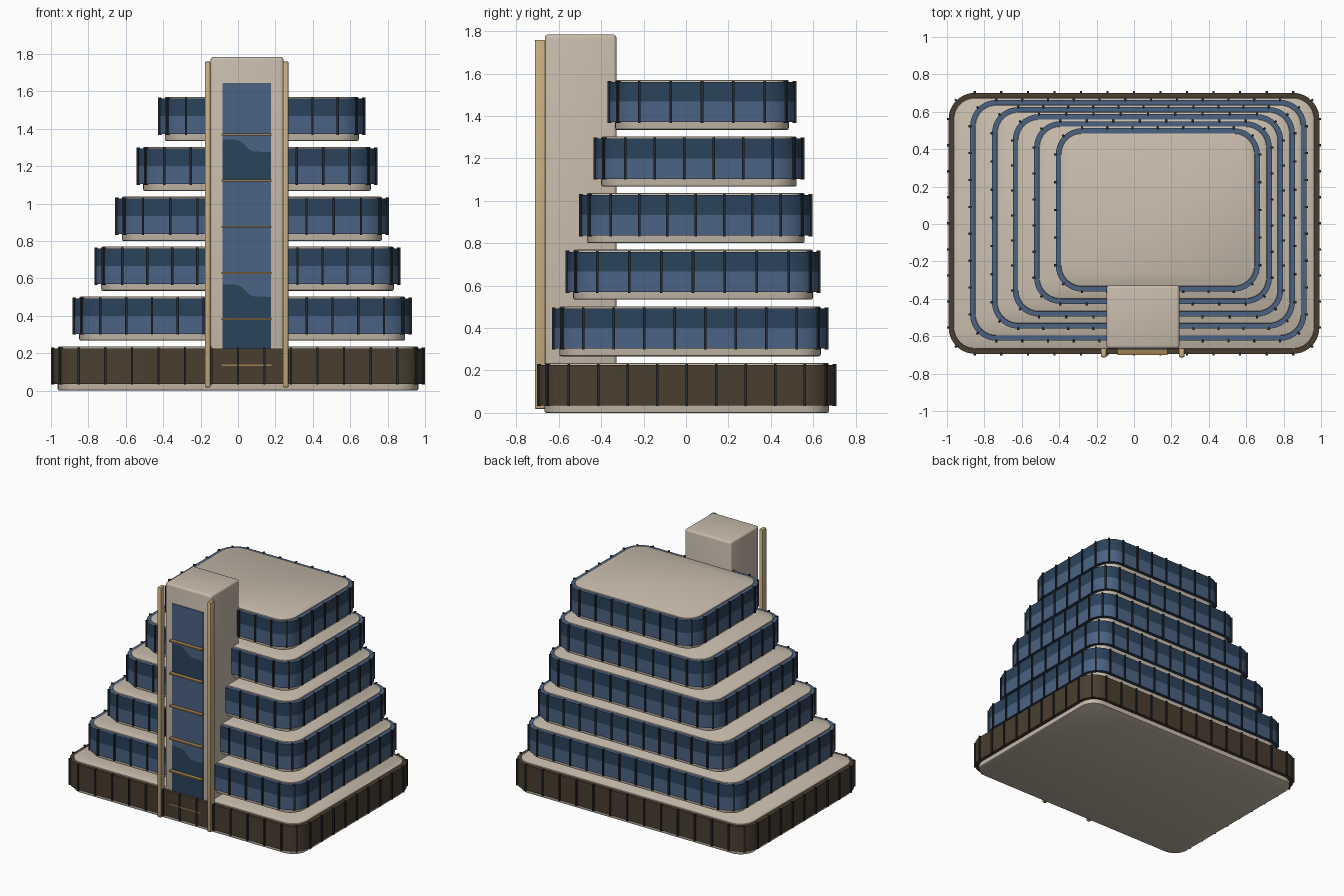
import bpy, bmesh, math

if "Cube" in bpy.data.objects:
    bpy.data.objects.remove(bpy.data.objects["Cube"])


def mat(name, r, g, b):
    m = bpy.data.materials.new(name)
    lin = [(c / 255 / 12.92 if c < 10 else ((c / 255 + 0.055) / 1.055) ** 2.4) for c in (r, g, b)]
    m.diffuse_color = (*lin, 1)
    m.use_nodes = True
    m.node_tree.nodes["Principled BSDF"].inputs["Base Color"].default_value = m.diffuse_color
    return m


STONE = mat("warm stone", 200, 188, 172)
LIGHT = mat("light blue glass", 75, 99, 132)
DARK = mat("dark blue glass", 43, 67, 92)
BROWN = mat("bronze glass", 74, 62, 47)
STEEL = mat("dark steel", 38, 43, 48)
GOLD = mat("pale gold", 202, 174, 130)
BRASS = mat("brass", 160, 128, 82)


def finish(bm, name, mats, smooth=True):
    bmesh.ops.recalc_face_normals(bm, faces=bm.faces)
    me = bpy.data.meshes.new(name)
    bm.to_mesh(me)
    bm.free()
    ob = bpy.data.objects.new(name, me)
    bpy.context.collection.objects.link(ob)
    for m in mats:
        me.materials.append(m)
    if smooth:
        bpy.context.view_layer.objects.active = ob
        ob.select_set(True)
        bpy.ops.object.shade_smooth_by_angle(angle=math.radians(35))
        ob.select_set(False)
    return ob


def outline(b, r, inset=0.0, seg=10):
    """Rounded rectangle points for bounds b = x0, x1, y0, y1."""
    x0, x1, y0, y1 = b[0] + inset, b[1] - inset, b[2] + inset, b[3] - inset
    r -= inset
    pts = []
    corners = [(x1 - r, y1 - r), (x0 + r, y1 - r), (x0 + r, y0 + r), (x1 - r, y0 + r)]
    for k, (cx, cy) in enumerate(corners):
        for i in range(seg + 1):
            a = math.pi / 2 * (k + i / seg)
            pts.append((cx + r * math.cos(a), cy + r * math.sin(a)))
    return pts


def loft(name, b, r, rings, mats, cap=False, rule=None):
    """Stack (inset, z) outlines; capped solid, or closed ring section."""
    bm = bmesh.new()
    loops = [[bm.verts.new((x, y, z)) for x, y in outline(b, r, i)] for i, z in rings]
    n = len(loops[0])
    for k in range(len(loops) - (1 if cap else 0)):
        lo, hi = loops[k], loops[(k + 1) % len(loops)]
        for j in range(n):
            f = bm.faces.new((lo[j], lo[(j + 1) % n], hi[(j + 1) % n], hi[j]))
            if rule:
                f.material_index = rule[k]
    if cap:
        bm.faces.new(loops[0])
        bm.faces.new(loops[-1])
    return finish(bm, name, mats)


def box(name, x0, x1, y0, y1, z0, z1, m, bevel=0.0, seg=3):
    bm = bmesh.new()
    bmesh.ops.create_cube(bm, size=1)
    for v in bm.verts:
        v.co = ((x0 + x1) / 2 + v.co.x * (x1 - x0), (y0 + y1) / 2 + v.co.y * (y1 - y0),
                (z0 + z1) / 2 + v.co.z * (z1 - z0))
    if bevel:
        bmesh.ops.bevel(bm, geom=bm.edges[:], offset=bevel, segments=seg, profile=0.5, affect='EDGES')
    return finish(bm, name, [m], bool(bevel))


def mullions(name, b, r, z0, z1):
    """Thin posts along the straight sides and at each corner's middle."""
    x0, x1, y0, y1 = b
    spots = []
    for lo, hi, horizontal in ((x0 + r, x1 - r, True), (y0 + r, y1 - r, False)):
        n = round((hi - lo) / 0.14)
        for i in range(n + 1):
            t = lo + (hi - lo) * i / n
            if horizontal:
                spots += [(t, y0, math.pi / 2), (t, y1, math.pi / 2)]
            else:
                spots += [(x0, t, 0), (x1, t, 0)]
    d = r * (1 - math.sqrt(0.5))
    for x, sx in ((x0 + d, -1), (x1 - d, 1)):
        for y, sy in ((y0 + d, -1), (y1 - d, 1)):
            spots.append((x, y, math.atan2(sy, sx)))
    bm = bmesh.new()
    for x, y, a in spots:
        ca, sa = math.cos(a), math.sin(a)
        for v in bmesh.ops.create_cube(bm, size=1)["verts"]:
            px, py = v.co.x * 0.018, v.co.y * 0.012
            v.co = (x + px * ca - py * sa, y + px * sa + py * ca, (z0 + z1) / 2 + v.co.z * (z1 - z0))
    return finish(bm, name, [STEEL], False)


# Stepped tiers: overall x and y bounds of each storey, bottom to top
TIERS = [(-1.0, 1.0, -0.703, 0.71), (-0.885, 0.93, -0.633, 0.672), (-0.768, 0.869, -0.568, 0.634),
         (-0.657, 0.806, -0.504, 0.596), (-0.543, 0.746, -0.436, 0.558), (-0.427, 0.682, -0.37, 0.521)]
R = 0.14
for k, (x0, x1, y0, y1) in enumerate(TIERS):
    z = 0.267 * k
    b = (x0 + 0.009, x1 - 0.009, y0 + 0.009, y1 - 0.009)
    # Stone floor block with softened edges
    s = 0.027
    loft(f"storey_block_{k}", b, R, [(s + 0.008, z), (s + 0.002, z + 0.003), (s, z + 0.009),
         (s, z + 0.227), (s + 0.002, z + 0.233), (s + 0.008, z + 0.236)], [STONE], cap=True)
    # Glass band wrapped round the block, dark above and light below
    g0, g1 = z + 0.036, z + 0.226
    gm = z + 0.133
    mats = [BROWN, BROWN] if k == 0 else [LIGHT, DARK]
    loft(f"glass_band_{k}", b, R, [(0, g0), (0, gm), (0, g1), (0.03, g1), (0.03, g0)], mats,
         rule=[0, 1, 0, 0, 1])
    mullions(f"mullions_{k}", b, R, g0 - 0.004, g1 + 0.005)

# Lift tower
box("tower", -0.147, 0.243, -0.666, -0.328, 0.01, 1.785, STONE, 0.016)

# Tower window, split into light and dark panes with a wavy reflection edge
GX0, GX1, GY = -0.083, 0.176, -0.671


def wave(z):
    return [(GX0 + (GX1 - GX0) * i / 16, z + 0.033 - 0.066 / (1 + math.exp(-(i - 7.5) * 1.1)))
            for i in range(17)]


def flat(z):
    return [(GX0, z), (GX1, z)]


def pane(name, low, high, m):
    bm = bmesh.new()
    f = bm.faces.new([bm.verts.new((x, GY, z)) for x, z in low + high[::-1]])
    ext = bmesh.ops.extrude_face_region(bm, geom=[f])
    for v in ext["geom"]:
        if isinstance(v, bmesh.types.BMVert):
            v.co.y += 0.008
    return finish(bm, name, [m], False)


pane("tower_window_top", wave(1.31), flat(1.645), LIGHT)
pane("tower_window_upper", flat(1.12), wave(1.31), DARK)
pane("tower_window_middle", wave(0.535), flat(1.12), LIGHT)
pane("tower_window_lower", flat(0.1), wave(0.535), DARK)

# Brass bars across the window
for i in range(6):
    zc = 0.136 + 0.2467 * i
    box(f"window_bar_{i}", -0.088, 0.18, -0.701, -0.664, zc - 0.005, zc + 0.005, BRASS)

# Tall gold fins on both sides of the tower
for side, x in (("left", -0.177), ("right", 0.24)):
    box(f"tower_fin_{side}", x, x + 0.03, -0.713, -0.663, 0.018, 1.76, GOLD, 0.006, 2)
